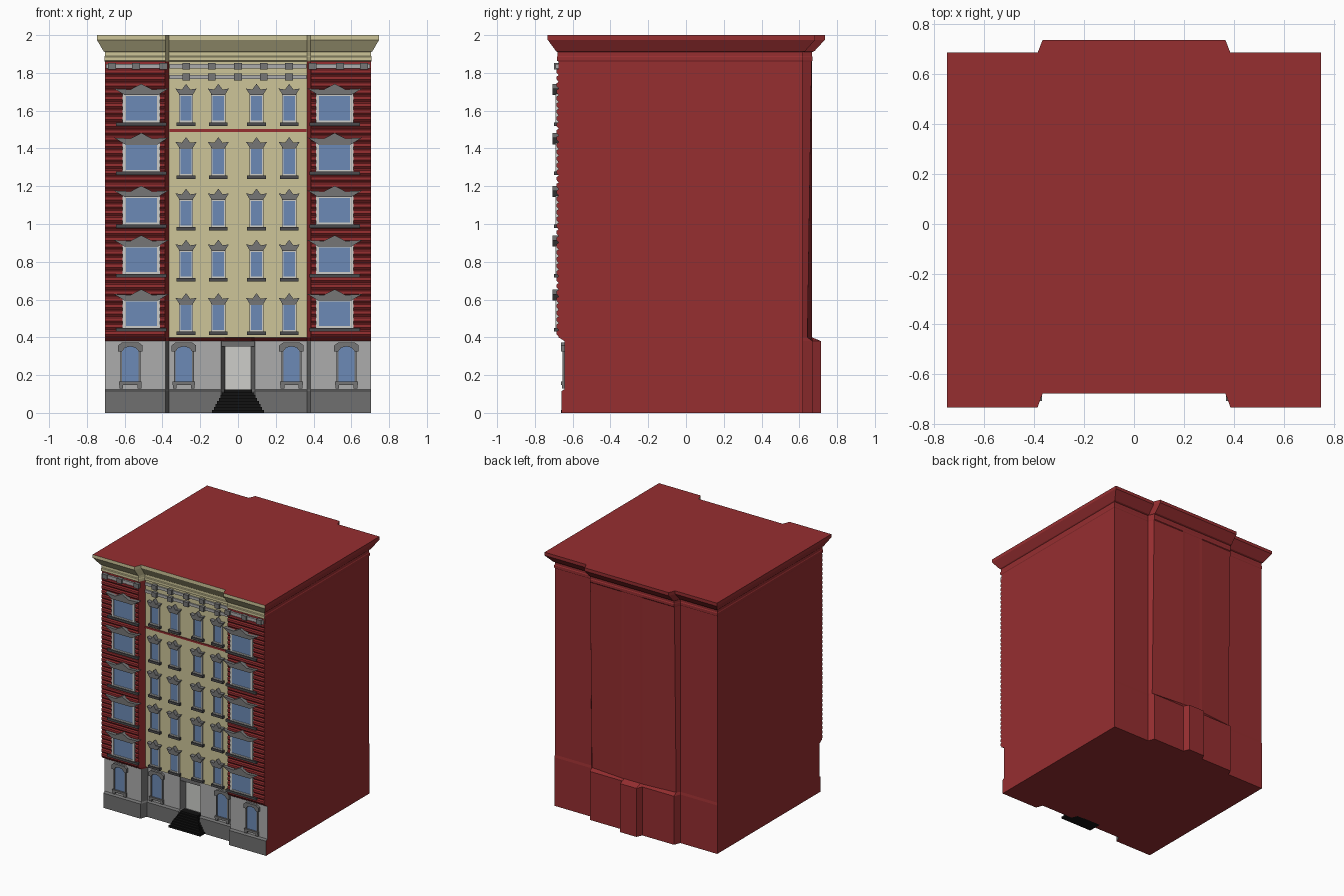
import bpy, bmesh

if "Cube" in bpy.data.objects:
    bpy.data.objects.remove(bpy.data.objects["Cube"])

def s2l(c):
    c /= 255
    return c / 12.92 if c < .04 else ((c + .055) / 1.055) ** 2.4

def mat(name, r, g, b):
    m = bpy.data.materials.new(name)
    m.diffuse_color = (s2l(r), s2l(g), s2l(b), 1)
    m.use_nodes = True
    m.node_tree.nodes["Principled BSDF"].inputs["Base Color"].default_value = m.diffuse_color
    return m

RED = mat("brick_red", 150, 46, 48)
CREAM = mat("cream", 205, 197, 152)
LIGHT = mat("light_grey", 172, 172, 172)
DARK = mat("dark_grey", 112, 112, 112)
GREY = mat("trim_grey", 118, 118, 118)
SILL = mat("sill_grey", 75, 75, 77)
PALE = mat("pale_frame", 205, 206, 202)
GLASS = mat("window_blue", 108, 138, 182)
BLACK = mat("step_black", 18, 18, 18)

def finish(name, bm, mats):
    bmesh.ops.recalc_face_normals(bm, faces=bm.faces)
    me = bpy.data.meshes.new(name)
    bm.to_mesh(me)
    bm.free()
    for m in mats:
        me.materials.append(m)
    ob = bpy.data.objects.new(name, me)
    bpy.context.collection.objects.link(ob)
    return ob

def prism(bm, pts, y0, y1):
    """Extrude an (x, z) outline from y0 to y1."""
    a = [bm.verts.new((x, y0, z)) for x, z in pts]
    b = [bm.verts.new((x, y1, z)) for x, z in pts]
    bm.faces.new(a)
    bm.faces.new(b[::-1])
    n = len(pts)
    for i in range(n):
        bm.faces.new((a[i], b[i], b[(i + 1) % n], a[(i + 1) % n]))

def box(bm, x0, x1, z0, z1, y0, y1):
    prism(bm, [(x0, z0), (x1, z0), (x1, z1), (x0, z1)], y0, y1)

# Main shell: plan outline lofted through height levels
# z, half width, front wing/centre/door y, back wing/centre edge/middle/door y
LEVELS = [
    (0.00, .705, -.660, -.607, -.56, .620, .670, .670, .715),
    (.115, .705, -.660, -.607, -.56, .620, .670, .670, .715),
    (.125, .705, -.643, -.590, -.545, .620, .670, .670, .715),
    (.380, .705, -.643, -.590, -.545, .620, .670, .670, .715),
    (.400, .705, -.675, -.625, -.625, .617, .643, .667, .665),
    (1.86, .705, -.675, -.625, -.625, .617, .665, .667, .667),
    (1.865, .708, -.684, -.634, -.634, .620, .670, .670, .670),
    (1.885, .708, -.684, -.634, -.634, .620, .670, .670, .670),
    (1.890, .705, -.680, -.630, -.630, .617, .667, .667, .667),
    (1.91, .705, -.680, -.630, -.630, .617, .667, .667, .667),
    (1.915, .712, -.688, -.636, -.636, .630, .680, .680, .680),
    (1.975, .747, -.732, -.677, -.677, .684, .735, .735, .735),
    (2.00, .747, -.732, -.677, -.677, .684, .735, .735, .735)]

bm = bmesh.new()
rings = []
for z, X, wf, cf, df, wb, cb, mb, db in LEVELS:
    front = [(.07, df), (.09, cf), (.365, cf), (.385, wf), (X, wf)]
    back = [(X, wb), (.385, wb), (.365, cb), (.09, mb), (.07, db)]
    half = front + back
    ring = [(x, y) for x, y in half] + [(-x, y) for x, y in half[::-1]]
    rings.append([bm.verts.new((x, y, z)) for x, y in ring])
for a, b in zip(rings, rings[1:]):
    n = len(a)
    for i in range(n):
        bm.faces.new((a[i], a[(i + 1) % n], b[(i + 1) % n], b[i]))
bm.faces.new(rings[0][::-1])
bm.faces.new(rings[-1])
bmesh.ops.recalc_face_normals(bm, faces=bm.faces)
# Front colours follow height; every other side is red
for f in bm.faces:
    c, n = f.calc_center_median(), f.normal
    if c.y > -.5 or n.y > -.2:
        continue
    if c.z < .122:
        f.material_index = 3
    elif c.z < .38:
        f.material_index = 3 if .07 < abs(c.x) < .09 or .365 < abs(c.x) < .385 else 2
    elif c.z > 1.86 or (c.z > .4 and abs(c.x) < .364):
        f.material_index = 1
finish("building_shell", bm, [RED, CREAM, LIGHT, DARK])

# Clapboard-like brick courses on both wings
bm = bmesh.new()
course = [(-.675, 0), (-.685, .011), (-.685, .027), (-.675, .033)]
for s in (-1, 1):
    for k in range(40):
        z = .405 + k * .0355
        a = [bm.verts.new((s * .387, y, z + h)) for y, h in course]
        b = [bm.verts.new((s * .705, y, z + h)) for y, h in course]
        bm.faces.new(a)
        bm.faces.new(b[::-1])
        for i in range(4):
            bm.faces.new((a[i], b[i], b[(i + 1) % 4], a[(i + 1) % 4]))
finish("brick_courses", bm, [RED])

# Red string course across the centre
bm = bmesh.new()
box(bm, -.362, .362, 1.488, 1.502, -.632, -.62)
finish("string_course", bm, [RED])

# Upper windows
glass, frame, sill, hood = (bmesh.new() for _ in range(4))

def window(x, z, w, tip, wall):
    """w: half glass width, tip: half hood width, z: sill bottom."""
    box(glass, x - w, x + w, z + .025, z + .165, wall - .011, wall)
    t = .017 if w > .05 else .008
    y = wall - .016
    for s in (-1, 1):
        a, b = sorted((x + s * w, x + s * (w + t)))
        box(frame, a, b, z + .018, z + .17, y, wall)
    box(frame, x - w, x + w, z + .018, z + .027, y, wall)
    box(frame, x - w, x + w, z + .158, z + .17, y, wall)
    box(sill, x - w - .035 * tip / .1, x + w + .035 * tip / .1, z, z + .018, wall - .024, wall)
    h = [(-.6, .162), (.6, .162), (1, .197), (.4, .192), (0, .222), (-.4, .192), (-1, .197)]
    prism(hood, [(x + u * tip, z + v) for u, v in h], wall - .032, wall)

for z in (1.52, 1.26, .98, .718, .432):
    for s in (-1, 1):
        window(s * .512, z, .082, .145, -.675)
for z in (1.52, 1.238, .965, .695, .412):
    for x in (-.275, -.104, .098, .271):
        window(x, z, .03, .056, -.625)

# Ground floor arched windows
for x, wall in ((-.57, -.643), (-.287, -.59), (.283, -.59), (.574, -.643)):
    arch = [(-.043, .165), (.043, .165), (.043, .325), (.028, .345), (0, .352),
            (-.028, .345), (-.043, .325)]
    prism(glass, [(x + u, v) for u, v in arch], wall - .005, wall)
    cap = [(-.065, .325), (-.045, .325), (-.028, .345), (0, .352), (.028, .345), (.045, .325),
           (.065, .325), (.065, .357), (.045, .372), (-.045, .372), (-.065, .357)]
    prism(hood, [(x + u, v) for u, v in cap], wall - .018, wall)
    box(hood, x - .06, x + .06, .148, .165, wall - .018, wall)
    for s in (-1, 1):
        a, b = sorted((x + s * .043, x + s * .053))
        box(hood, a, b, .165, .325, wall - .01, wall)
        a, b = sorted((x + s * .038, x + s * .058))
        box(hood, a, b, .13, .148, wall - .014, wall)
finish("window_glass", glass, [GLASS])
finish("window_frames", frame, [PALE])
finish("window_sills", sill, [SILL])
finish("window_hoods", hood, [GREY])

# Frieze strips and square blocks under the cornice
strip, block = bmesh.new(), bmesh.new()
for s in (-1, 1):
    a, b = sorted((s * .387, s * .7))
    box(strip, a, b, 1.823, 1.847, -.69, -.675)
    for x in (.395, .54, .668):
        box(block, s * x - .021, s * x + .021, 1.817, 1.853, -.7, -.675)
for z in (1.835, 1.778):
    box(strip, -.362, .362, z - .011, z + .011, -.634, -.625)
    for x in (-.274, -.14, 0, .136, .27):
        box(block, x - .02, x + .02, z - .018, z + .018, -.65, -.625)
finish("frieze_strips", strip, [LIGHT])
finish("frieze_blocks", block, [GREY])

# Door leaf and lintel in the recess
bm = bmesh.new()
box(bm, -.066, .066, .125, .352, -.551, -.54)
finish("door", bm, [PALE])
bm = bmesh.new()
box(bm, -.088, .088, .352, .38, -.588, -.545)
finish("door_lintel", bm, [DARK])

# Entrance steps
bm = bmesh.new()
for i in range(8):
    w = .137 - i * .009
    box(bm, -w, w, i * .0156, (i + 1) * .0156, -.663 + i * .008, -.555)
finish("entrance_steps", bm, [BLACK])
